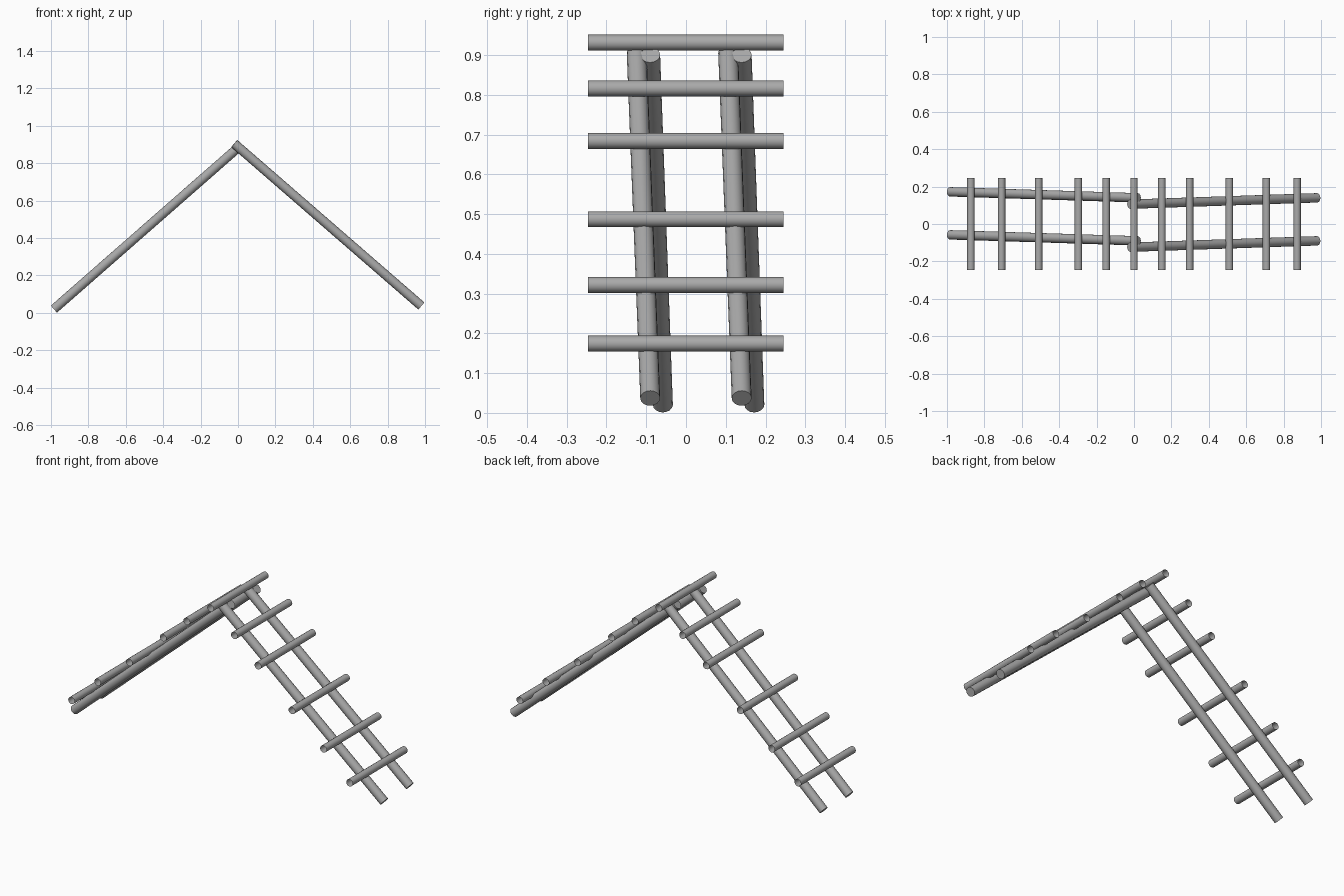
import bpy
from mathutils import Vector

cube = bpy.data.objects.get("Cube")
if cube:
    bpy.data.objects.remove(cube, do_unlink=True)

grey = bpy.data.materials.new("plain grey")
grey.use_nodes = True
colour = (0.4, 0.4, 0.4, 1)
grey.diffuse_color = colour
grey.node_tree.nodes["Principled BSDF"].inputs["Base Color"].default_value = colour


def pole(name, start, end, radius, sides, cap):
    """Round bar between two points, with closed or open ends."""
    start, end = Vector(start), Vector(end)
    axis = end - start
    bpy.ops.mesh.primitive_cylinder_add(
        vertices=sides, radius=radius, depth=axis.length,
        end_fill_type=cap, location=(start + end) / 2,
        rotation=axis.to_track_quat('Z', 'Y').to_euler())
    bar = bpy.context.object
    bar.name = name
    bar.data.materials.append(grey)
    bpy.ops.object.shade_smooth_by_angle()


# Two slanted rails per side, each pair crossing just past the ridge
for label, y in (("front", -0.09), ("back", 0.14)):
    pole(label + "_right_rail", (-0.984, y + 0.032, 0.02),
         (0.02, y, 0.9), 0.025, 16, 'NGON')
    pole(label + "_left_rail", (0.98, y, 0.037),
         (-0.02, y - 0.034, 0.905), 0.025, 16, 'NGON')


# Open tube rungs resting on the rails
def rung(name, x, z):
    pole(name, (x, -0.247, z), (x, 0.245, z), 0.02, 16, 'NOTHING')


rung("ridge_rung", 0, 0.931)
steps = [(0.149, 0.816), (0.297, 0.684), (0.51, 0.487),
         (0.708, 0.322), (0.872, 0.174)]
for i, (x, z) in enumerate(steps, 1):
    rung(f"left_rung_{i}", x, z)
    rung(f"right_rung_{i}", -x, z)
